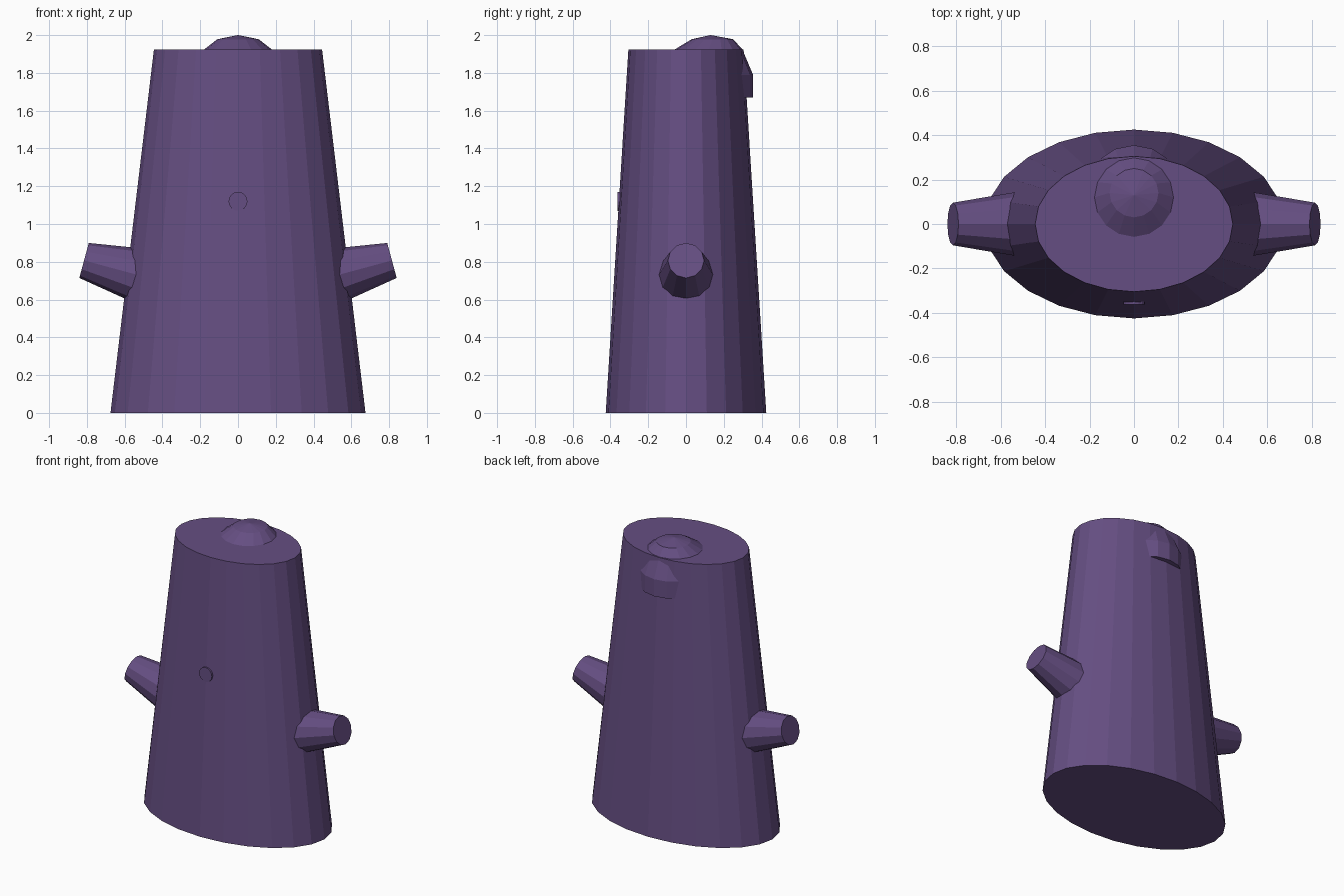
import bpy, math
from mathutils import Vector

cube = bpy.data.objects.get("Cube")
if cube:
    bpy.data.objects.remove(cube, do_unlink=True)

purple = bpy.data.materials.new("dusky purple")
purple.use_nodes = True
color = (0.130, 0.076, 0.223, 1)
purple.diffuse_color = color
purple.node_tree.nodes["Principled BSDF"].inputs["Base Color"].default_value = color


def loft(name, rings, sides):
    """Closed skin through elliptical rings of (centre y, z, x radius, y radius)."""
    verts, faces = [], []
    for cy, z, rx, ry in rings:
        for i in range(sides):
            a = 2 * math.pi * i / sides
            verts.append((rx * math.cos(a), cy + ry * math.sin(a), z))
    for k in range(len(rings) - 1):
        for i in range(sides):
            j = (i + 1) % sides
            lo, hi = k * sides, (k + 1) * sides
            faces.append((lo + i, lo + j, hi + j, hi + i))
    faces.append(tuple(reversed(range(sides))))
    last = (len(rings) - 1) * sides
    faces.append(tuple(range(last, last + sides)))
    mesh = bpy.data.meshes.new(name)
    mesh.from_pydata(verts, [], faces)
    mesh.materials.append(purple)
    obj = bpy.data.objects.new(name, mesh)
    bpy.context.collection.objects.link(obj)
    return obj


def cone_between(name, start, end, r1, r2, sides):
    """Tapered rod from start to end."""
    start, end = Vector(start), Vector(end)
    axis = end - start
    obj = loft(name, [(0, 0, r1, r1), (0, axis.length, r2, r2)], sides)
    obj.rotation_euler = axis.to_track_quat("Z", "Y").to_euler()
    obj.location = start
    return obj


# Tapered oval body
loft("body", [(0, 0, 0.675, 0.425), (0, 1.925, 0.445, 0.305)], 24)

# Rounded knob rising through the top and bulging out of the back
loft("top_knob", [(0.135, 1.67, 0.22, 0.22), (0.135, 1.79, 0.22, 0.22),
                  (0.12, 1.925, 0.178, 0.178), (0.14, 1.978, 0.11, 0.11),
                  (0.13, 2.0, 0.002, 0.002)], 16)

# Stubby arms, tilted upward
for side, label in ((1, "left"), (-1, "right")):
    cone_between(label + "_arm", (side * 0.40, 0, 0.695), (side * 0.815, 0, 0.807),
                 0.166, 0.096, 12)

# Small round button on the front
cone_between("front_button", (0, -0.30, 1.12), (0, -0.363, 1.12), 0.05, 0.05, 16)
